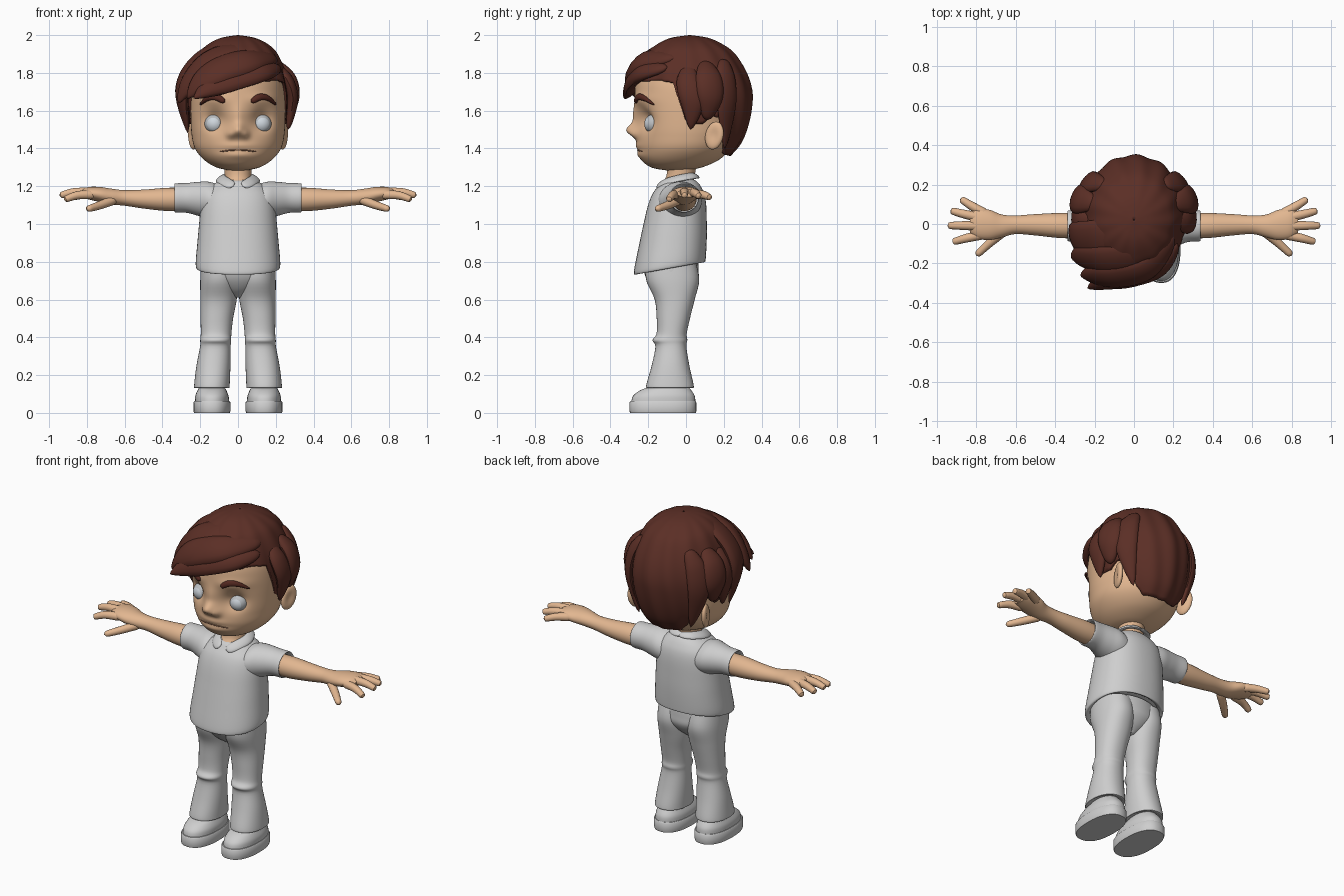
import bpy, bmesh, math
from mathutils import Vector, Matrix
from mathutils.bvhtree import BVHTree

if "Cube" in bpy.data.objects:
    bpy.data.objects.remove(bpy.data.objects["Cube"], do_unlink=True)


def material(name, *rgb):
    m = bpy.data.materials.new(name)
    m.use_nodes = True
    m.diffuse_color = (*rgb, 1)
    m.node_tree.nodes["Principled BSDF"].inputs["Base Color"].default_value = (*rgb, 1)
    return m


skin = material("skin", .76, .47, .28)
lip = material("lip_line", .3, .15, .09)
hair = material("hair_brown", .105, .028, .019)
brow = material("brow_brown", .09, .022, .015)
cloth = material("light_grey", .62, .62, .62)
white = material("eye_grey", .5, .52, .54)
iris = material("iris_pale", .62, .67, .72)


def finish(name, bm, *mats):
    bmesh.ops.recalc_face_normals(bm, faces=bm.faces)
    mesh = bpy.data.meshes.new(name)
    bm.to_mesh(mesh)
    bm.free()
    for m in mats:
        mesh.materials.append(m)
    ob = bpy.data.objects.new(name, mesh)
    bpy.context.scene.collection.objects.link(ob)
    # Smooth shading with crisp edges
    bpy.ops.object.select_all(action="DESELECT")
    ob.select_set(True)
    bpy.context.view_layer.objects.active = ob
    bpy.ops.object.shade_smooth_by_angle(angle=math.radians(45))
    return ob


def smooth_path(pts, n):
    """Tuples along a curve running through pts, n per span."""
    out, last = [], len(pts) - 1
    for i in range(last):
        span = [pts[min(max(k, 0), last)] for k in range(i - 1, i + 3)]
        for j in range(n):
            t = j / n
            out.append(tuple(b + (c - a) * t / 2 + (a - b * 2.5 + c * 2 - d / 2) * t * t
                             + (b * 1.5 - a / 2 - c * 1.5 + d / 2) * t * t * t
                             for a, b, c, d in zip(*span)))
    return out + [tuple(pts[-1])]


def skin_rings(rings, side=1, caps=True):
    """Bridge closed rings of points into a bmesh."""
    bm = bmesh.new()
    rows = [[bm.verts.new((side * p[0], p[1], p[2])) for p in r] for r in rings]
    for a, b in zip(rows, rows[1:]):
        for i in range(len(a)):
            bm.faces.new((a[i - 1], a[i], b[i], b[i - 1]))
    if caps:
        bm.faces.new(rows[0])
        bm.faces.new(rows[-1])
    return bm


def loft(rings, axis="z", side=1, n=5, segs=40, power=1.0, deform=None):
    """Rings are (position on axis, centre, centre, radius, radius)."""
    out = []
    for u, c, d, r, s in smooth_path(rings, n):
        ring = []
        for i in range(segs):
            a = math.tau * i / segs
            x, y = (math.copysign(abs(f) ** power, f) for f in (math.cos(a), math.sin(a)))
            x, y = c + r * x, d + s * y
            p = Vector((x, y, u)) if axis == "z" else Vector((u, x, y))
            ring.append(deform(p) if deform else p)
        out.append(ring)
    return skin_rings(out, side)


def lock(name, path, mat, side=1, centre=(0, .03, 1.6), segs=14):
    """Flattened tube along (x, y, z, half width, half thickness), rounded at both ends."""
    pts = smooth_path(path, 7)
    spine = [Vector(p[:3]) for p in pts]
    out, last = [], len(pts) - 1
    for i, pos in enumerate(spine):
        w, h = pts[i][3:]
        t = (spine[min(i + 1, last)] - spine[max(i - 1, 0)]).normalized()
        o = pos - Vector(centre)
        o = (o - t * o.dot(t)).normalized()
        b = t.cross(o)
        e = min(1, min(i, last - i) / last / .14)
        k = max(.06, math.sqrt(1 - (1 - e) ** 2))
        out.append([pos + b * w * k * math.cos(a) + o * h * k * math.sin(a)
                    for a in (math.tau * j / segs for j in range(segs))])
    return finish(name, skin_rings(out, side), mat)


# Head with eye sockets, nose and mouth shaped into it
def bump(x, z, cx, cz, w, h):
    return math.exp(-((x - cx) / w) ** 2 - ((z - cz) / h) ** 2)


def face_shape(p):
    if p.y < -.05:
        x, z = abs(p.x), p.z
        p.y += (.05 * bump(x, z, .122, 1.55, .055, .055)
                - .052 * bump(x, z, 0, 1.495, .036, .036)
                - .022 * bump(x, z, .04, 1.475, .02, .024)
                - .014 * bump(x, z, 0, 1.57, .035, .06)
                - .012 * bump(x, z, .13, 1.66, .08, .03)
                - .01 * bump(x, z, 0, 1.365, .09, .02)
                - .008 * bump(x, z, 0, 1.415, .08, .018))
    return p


head = finish("head", loft([
    (1.283, 0, -.05, .04, .05), (1.3, 0, -.05, .115, .135), (1.34, 0, -.03, .18, .205),
    (1.4, 0, -.01, .228, .245), (1.47, 0, 0, .245, .26), (1.55, 0, 0, .25, .265),
    (1.65, 0, 0, .25, .27), (1.75, 0, 0, .24, .265), (1.85, 0, 0, .2, .22),
    (1.93, 0, 0, .09, .1)], n=9, segs=128, deform=face_shape), skin)
surface = BVHTree.FromPolygons([tuple(v.co) for v in head.data.vertices],
                               [tuple(f.vertices) for f in head.data.polygons])


def on_face(x, z, out):
    hit = surface.ray_cast(Vector((x, -1, z)), Vector((0, 1, 0)))[0]
    return (x, hit.y - out, z)


lock("mouth", [(*on_face(x, 1.392 - x * x, -.001), .004, .004)
               for x in (-.1, -.05, 0, .05, .1)], lip)
finish("neck", loft([(1.14, 0, -.05, .08, .09), (1.2, 0, -.05, .075, .092),
                     (1.25, 0, -.03, .07, .075), (1.33, 0, -.02, .075, .08)]), skin)

for s, label in ((1, "left_"), (-1, "right_")):
    # Eyes, with the iris chosen by direction
    bm = bmesh.new()
    bmesh.ops.create_uvsphere(bm, u_segments=32, v_segments=24, radius=.053)
    bmesh.ops.rotate(bm, verts=bm.verts, matrix=Matrix.Rotation(math.pi / 2, 3, "X"))
    for f in bm.faces:
        f.material_index = int(f.calc_center_median().normalized().y < -.81)
    bmesh.ops.rotate(bm, verts=bm.verts, matrix=Matrix.Rotation(s * .2, 3, "Z"))
    bmesh.ops.translate(bm, verts=bm.verts, vec=(s * .124, -.168, 1.53))
    finish(label + "eye", bm, white, iris)

    # Eyebrows
    lock(label + "eyebrow", [(*on_face(x, z, .004), w, .012) for x, z, w in
         ((.07, 1.645, .014), (.115, 1.672, .018), (.16, 1.665, .014), (.2, 1.63, .004))],
         brow, s, (0, 0, 1.6))

    # Ears: a bowl with a raised rim
    bm = bmesh.new()
    bmesh.ops.create_uvsphere(bm, u_segments=24, v_segments=16, radius=1)
    turn = Matrix.Rotation(-.35, 3, "Z") @ Matrix.Rotation(-.25, 3, "X")
    for v in bm.verts:
        dish = .014 * math.exp(-3 * (v.co.y ** 2 + v.co.z ** 2)) if v.co.x > 0 else 0
        p = turn @ Vector((v.co.x * .022 - dish, v.co.y * .05, v.co.z * .075))
        v.co = (s * (p.x + .24), p.y + .15, p.z + 1.468)
    finish(label + "ear", bm, skin)

    # Arm, palm and fingers
    finish(label + "arm", loft([(.22, -.01, 1.13, .06, .058), (.36, -.008, 1.13, .064, .062),
           (.5, -.004, 1.132, .054, .05), (.6, -.004, 1.138, .047, .041),
           (.67, -.01, 1.145, .058, .042), (.73, -.005, 1.156, .076, .04),
           (.79, .002, 1.163, .076, .033), (.83, .008, 1.162, .055, .02)],
           "x", s, segs=28), skin)
    digits = {"thumb": ((.65, -.03, 1.13), (.73, -.095, 1.1), (.8, -.16, 1.078)),
              "index_finger": ((.76, -.052, 1.155), (.85, -.072, 1.152), (.92, -.092, 1.128)),
              "middle_finger": ((.77, -.01, 1.168), (.87, -.008, 1.168), (.945, -.008, 1.15)),
              "ring_finger": ((.77, .03, 1.165), (.86, .05, 1.163), (.93, .068, 1.148)),
              "little_finger": ((.75, .05, 1.157), (.82, .09, 1.155), (.88, .128, 1.14))}
    for finger, path in digits.items():
        lock(label + finger, [(*p, r, r) for p, r in zip(path, (.025, .022, .017))],
             skin, s, (.8, 0, 0))

    # Sleeve and collar
    finish(label + "sleeve", loft([(.08, -.035, 1.11, .11, .09), (.15, -.03, 1.125, .115, .098),
           (.21, -.02, 1.133, .096, .09), (.27, -.012, 1.138, .08, .079),
           (.33, -.01, 1.138, .078, .077), (.331, -.01, 1.138, .07, .07),
           (.3, -.01, 1.138, .06, .06)], "x", s), cloth)
    lock(label + "collar", [(-.01, .055, 1.255, .024, .009), (.06, .035, 1.255, .026, .01),
         (.092, -.035, 1.243, .028, .01), (.07, -.105, 1.225, .03, .01),
         (.025, -.152, 1.2, .026, .01)], cloth, s, (0, -.04, 1.1))

    # Trouser leg with a knee fold and flared hem
    finish(label + "trouser_leg", loft([(.79, .1, -.08, .095, .135), (.7, .1, -.07, .1, .14),
           (.6, .103, -.06, .096, .106), (.5, .112, -.067, .086, .088),
           (.42, .116, -.076, .081, .08), (.385, .118, -.085, .082, .092),
           (.35, .12, -.08, .081, .082), (.25, .13, -.082, .09, .1),
           (.15, .138, -.085, .094, .125), (.132, .138, -.085, .092, .122),
           (.14, .138, -.085, .075, .1)], side=s, power=.92), cloth)

    # Shoes
    finish(label + "sole", loft([(0, .138, -.122, .095, .174), (.01, .138, -.122, .098, .177),
           (.055, .138, -.122, .098, .177), (.062, .138, -.122, .093, .172)],
           side=s, n=1, power=.85), cloth)
    finish(label + "shoe", loft([(.055, .138, -.12, .09, .17), (.09, .138, -.117, .088, .163),
           (.12, .138, -.107, .076, .135), (.14, .138, -.09, .065, .1),
           (.17, .138, -.07, .055, .07)], side=s, power=.9), cloth)


# Shirt, its hem dropping toward the front
def drop_hem(p):
    p.z += (p.y + .085) * .18 * max(0, min(1, (1.05 - p.z) / .25))
    return p


finish("shirt", loft([(.785, 0, -.085, .19, .16), (.765, 0, -.085, .214, .184),
       (.79, 0, -.085, .224, .19), (.9, 0, -.07, .215, .18), (1, 0, -.058, .206, .168),
       (1.1, 0, -.047, .196, .154), (1.16, 0, -.04, .18, .137), (1.2, 0, -.035, .145, .113),
       (1.225, 0, -.035, .105, .093), (1.235, 0, -.032, .075, .072)],
       segs=56, power=.88, deform=drop_hem), cloth)
finish("trouser_seat", loft([(.61, 0, -.06, .03, .05), (.65, 0, -.065, .11, .1),
       (.7, 0, -.07, .18, .135), (.75, 0, -.078, .198, .145), (.8, 0, -.08, .19, .145)]), cloth)

# Hair cap: every column runs from the crown down to the hairline
profile = smooth_path([(2, .02, .004, .004), (1.985, .02, .09, .1), (1.95, .022, .16, .175),
                       (1.9, .025, .207, .235), (1.8, .03, .25, .29), (1.7, .04, .268, .308),
                       (1.6, .048, .265, .295), (1.5, .05, .245, .27), (1.42, .05, .215, .235),
                       (1.35, .05, .18, .175)], 20)
hairline = [(0, 1.75), (55, 1.76), (70, 1.75), (80, 1.53), (98, 1.53), (108, 1.57),
            (122, 1.56), (132, 1.41), (145, 1.365), (181, 1.36)]


def hair_bottom(deg):
    (a, za), (b, zb) = next(p for p in zip(hairline, hairline[1:]) if deg <= p[1][0])
    return za + (zb - za) * (deg - a) / (b - a)


columns, steps = 144, 36
rings = [[] for k in range(steps + 1)]
for i in range(columns):
    a = math.tau * i / columns
    low = hair_bottom(math.degrees(min(a, math.tau - a)))
    end = min(range(len(profile)), key=lambda k: abs(profile[k][0] - low))
    for k, ring in enumerate(rings):
        f = end * k / steps
        j = min(int(f), len(profile) - 2)
        z, cy, rx, ry = (p + (q - p) * (f - j) for p, q in zip(profile[j], profile[j + 1]))
        g = 1 + .016 * math.sin(13 * a + 7 * z) * min(1, k / 10)
        ring.append((rx * g * math.sin(a), cy - ry * g * math.cos(a), z))
cap = finish("hair_cap", skin_rings(rings, caps=False), hair)
shell = cap.modifiers.new("thickness", "SOLIDIFY")
shell.thickness = .02

# Swept fringe, from the parting across the forehead
fringe = [
    [(.22, -.1, 1.83, .03, .02), (.13, -.225, 1.805, .055, .032), (-.02, -.275, 1.77, .07, .035),
     (-.14, -.29, 1.725, .06, .035), (-.235, -.325, 1.665, .012, .012)],
    [(.2, -.06, 1.88, .04, .025), (.07, -.215, 1.865, .075, .035), (-.08, -.26, 1.82, .085, .04),
     (-.19, -.26, 1.75, .07, .038), (-.27, -.26, 1.665, .012, .012)],
    [(.16, -.02, 1.92, .05, .025), (0, -.15, 1.91, .085, .035), (-.15, -.18, 1.855, .09, .04),
     (-.255, -.17, 1.75, .07, .035), (-.315, -.17, 1.64, .015, .012)],
    [(.1, .05, 1.95, .05, .02), (-.08, -.05, 1.93, .09, .035), (-.22, -.08, 1.845, .1, .035),
     (-.295, -.07, 1.7, .08, .032), (-.265, -.04, 1.48, .01, .01)]]
for i, path in enumerate(fringe):
    lock(f"fringe_lock_{i + 1}", path, hair)

# Full side locks over the ears
for s, label in ((1, "left_"), (-1, "right_")):
    lock(label + "temple_lock", [(.2, .02, 1.84, .03, .02), (.265, .01, 1.76, .06, .03),
         (.288, .035, 1.65, .065, .03), (.265, .025, 1.5, .012, .012)], hair, s)
    lock(label + "ear_lock", [(.19, .1, 1.86, .03, .02), (.265, .12, 1.78, .07, .033),
         (.288, .13, 1.67, .07, .032), (.262, .11, 1.55, .025, .018)], hair, s)
    lock(label + "back_lock", [(.15, .2, 1.87, .03, .02), (.215, .21, 1.77, .06, .028),
         (.235, .215, 1.62, .06, .024), (.175, .205, 1.4, .012, .012)], hair, s)
